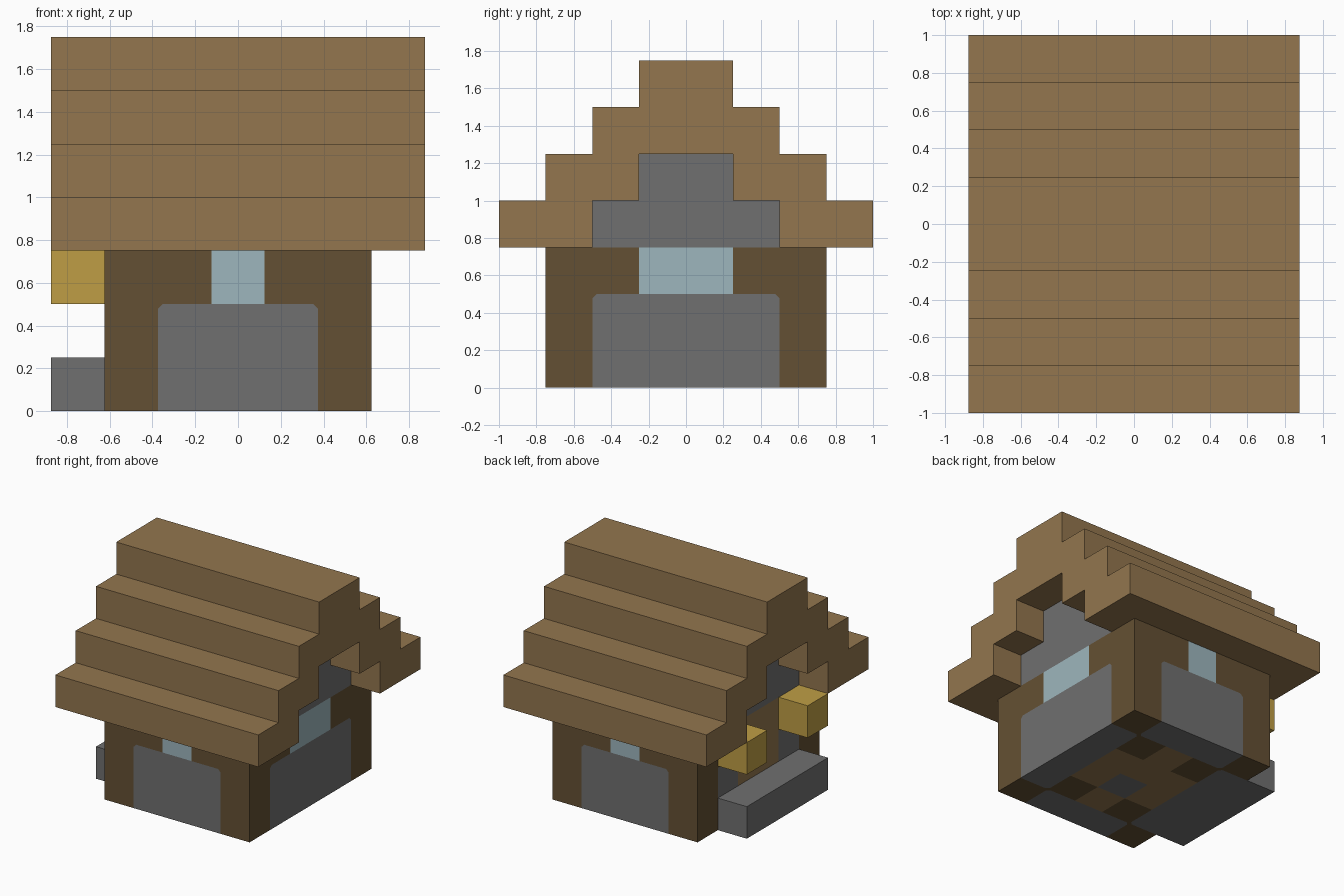
import bpy, bmesh
from mathutils import Vector

cube = bpy.data.objects.get("Cube")
if cube:
    bpy.data.objects.remove(cube, do_unlink=True)

U = 0.25  # size of one building block


def material(name, rgb):
    m = bpy.data.materials.new(name)
    linear = [((c / 255 + 0.055) / 1.055) ** 2.4 for c in rgb] + [1.0]
    m.use_nodes = True
    m.diffuse_color = linear
    m.node_tree.nodes["Principled BSDF"].inputs["Base Color"].default_value = linear
    return m


plank = material("plank_brown", (147, 118, 78))
timber = material("dark_timber", (100, 80, 51))
stone = material("stone_grey", (112, 112, 112))
glass = material("pale_glass", (157, 182, 189))
gold = material("lantern_gold", (191, 158, 69))


def finish(name, bm, *mats):
    bmesh.ops.recalc_face_normals(bm, faces=bm.faces)
    me = bpy.data.meshes.new(name)
    bm.to_mesh(me)
    bm.free()
    for m in mats:
        me.materials.append(m)
    ob = bpy.data.objects.new(name, me)
    bpy.context.collection.objects.link(ob)
    return ob


def block_mesh(lo, hi):
    """Box between two corners given in block units."""
    bm = bmesh.new()
    bmesh.ops.create_cube(bm, size=1)
    lo, hi = Vector(lo) * U, Vector(hi) * U
    bmesh.ops.scale(bm, vec=hi - lo, verts=bm.verts)
    bmesh.ops.translate(bm, vec=(lo + hi) / 2, verts=bm.verts)
    return bm


def extrude_profile(name, half, half_length, mat):
    """Mirror half a (y, z) outline and extrude it along x."""
    outline = half + [(-y, z) for y, z in reversed(half)]
    bm = bmesh.new()
    face = bm.faces.new([bm.verts.new((-half_length * U, y * U, z * U)) for y, z in outline])
    ext = bmesh.ops.extrude_face_region(bm, geom=[face])
    verts = [g for g in ext["geom"] if isinstance(g, bmesh.types.BMVert)]
    bmesh.ops.translate(bm, vec=(2 * half_length * U, 0, 0), verts=verts)
    return finish(name, bm, mat)


# Stepped roof shell
outer = [p for i in range(4) for p in ((1 + i, 7 - i), (1 + i, 6 - i))]
inner = [(2, 3), (2, 4), (1, 4), (1, 5)]
extrude_profile("stepped_roof", outer + inner, 3.5, plank)

# Stone gable walls filling the roof
extrude_profile("gable_wall", [(1, 5), (1, 4), (2, 4), (2, 3)], 2.5, stone)

# House body, cut into blocks
TIMBER, STONE, GLASS, PLANK = range(4)
bm = block_mesh((-2.5, -3, 0), (2.5, 3, 3))
cuts = [(0, i - 1.5) for i in range(4)] + [(1, i - 2) for i in range(5)] + [(2, 1), (2, 2)]
for axis, pos in cuts:
    n = Vector((0, 0, 0))
    n[axis] = 1
    bmesh.ops.bisect_plane(bm, geom=bm.verts[:] + bm.edges[:] + bm.faces[:],
                           plane_co=n * pos * U, plane_no=n)
bmesh.ops.recalc_face_normals(bm, faces=bm.faces)


def wall_rule(along, half_panel, half_window, z):
    if z > 2:
        return GLASS if abs(along) < half_window else TIMBER
    return STONE if abs(along) < half_panel else TIMBER


for f in bm.faces:
    x, y, z = f.calc_center_median() / U
    n = f.normal
    if abs(n.y) > 0.5:                      # front and back walls
        f.material_index = wall_rule(x, 1.5, 0.5, z)
    elif n.x < -0.5 and abs(y) < 1:         # doorway wall
        f.material_index = PLANK
    elif abs(n.x) > 0.5:                    # side walls
        f.material_index = wall_rule(y, 2, 1, z)
    elif n.z < -0.5:                        # floor underside
        edge_x, edge_y = abs(x) > 1.5, abs(y) > 2
        if edge_x != edge_y:
            f.material_index = STONE
        elif edge_x or (abs(x) > 0.5 and abs(y) > 1):
            f.material_index = TIMBER
        else:
            hearth = abs(x) < 0.5 and -1 < y < 0
            f.material_index = STONE if hearth else PLANK


# Softened corners on the stone panels
def panel_corner(v):
    x, y, z = (abs(round(c * 2) / 2) for c in v.co / U)
    on_walls = z == 2 and ((x == 1.5 and y == 3) or (x == 2.5 and y == 2))
    return on_walls or (z == 0 and x == 1.5 and y == 2)


corners = [v for v in bm.verts if panel_corner(v)]
res = bmesh.ops.bevel(bm, geom=corners, offset=0.022, segments=1, affect='VERTICES')
for f in res["faces"]:
    if f.calc_area() < 0.002:
        f.material_index = TIMBER
finish("house_body", bm, timber, stone, glass, plank)

# Doorstep and the two lanterns beside the door
finish("doorstep", block_mesh((-3.5, -2, 0), (-2.5, 2, 1)), stone)
for name, y in (("front_lantern", -2), ("back_lantern", 1)):
    finish(name, block_mesh((-3.5, y, 2), (-2.5, y + 1, 3)), gold)
